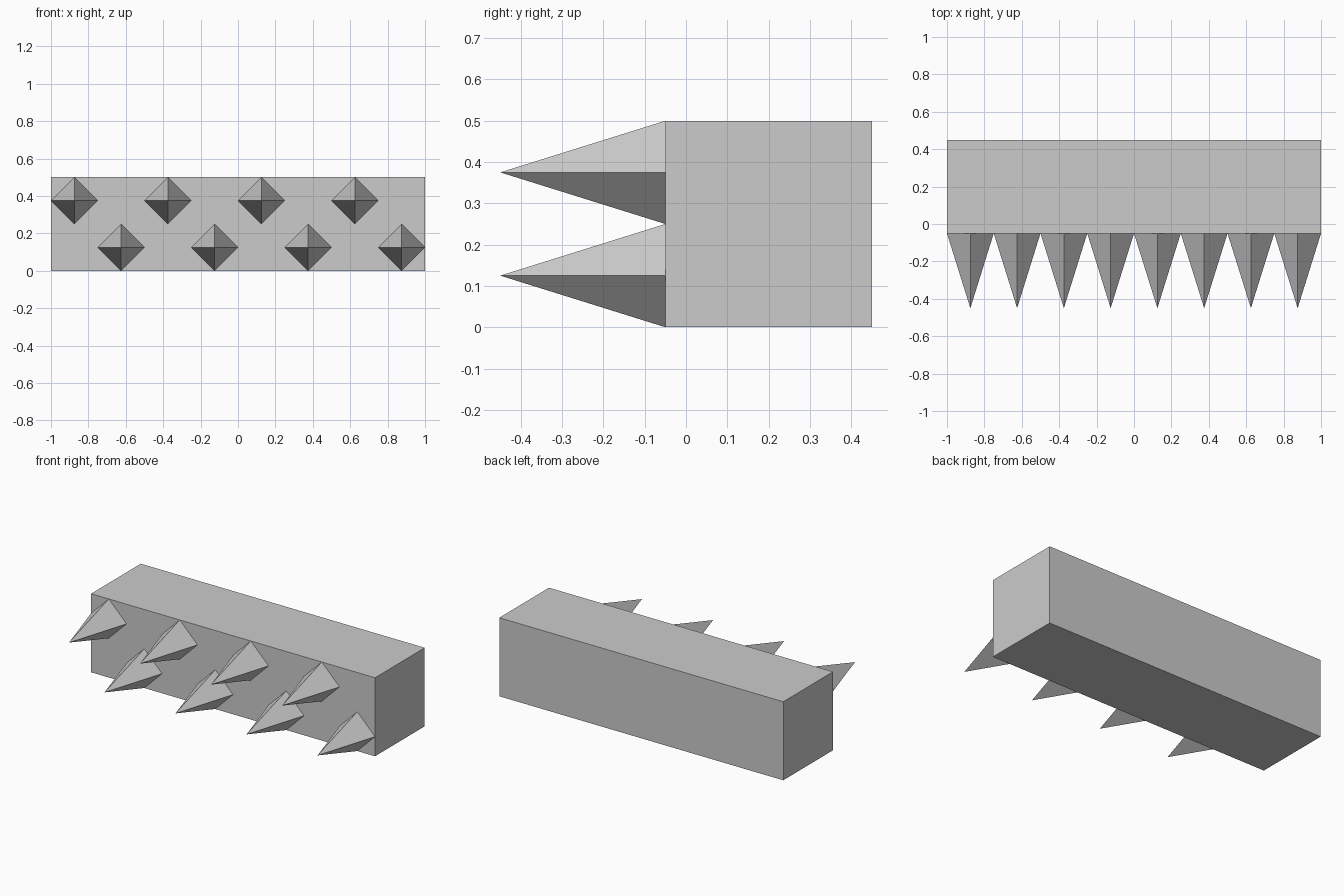
import bpy
from math import pi

if "Cube" in bpy.data.objects:
    bpy.data.objects.remove(bpy.data.objects["Cube"])

FRONT = -0.05   # y of the block's front face
R, LENGTH = 0.125, 0.40

# Block
bpy.ops.mesh.primitive_cube_add(size=1, location=(0, 0.2, 0.25))
block = bpy.context.object
block.name = "block"
block.scale = (2, 0.5, 0.5)
bpy.ops.object.transform_apply(location=False, rotation=False, scale=True)


def spike(name, x, z):
    # Four-sided cone turned so its tip points forward (-y)
    bpy.ops.mesh.primitive_cone_add(vertices=4, radius1=R, radius2=0, depth=LENGTH,
                                    location=(x, FRONT - LENGTH / 2, z),
                                    rotation=(pi / 2, 0, 0))
    bpy.context.object.name = name


# Two staggered rows of spikes
for i in range(8):
    upper = i % 2 == 0
    spike(f"{'upper' if upper else 'lower'}_spike_{i // 2 + 1}",
          -0.875 + 0.25 * i, 0.375 if upper else 0.125)
